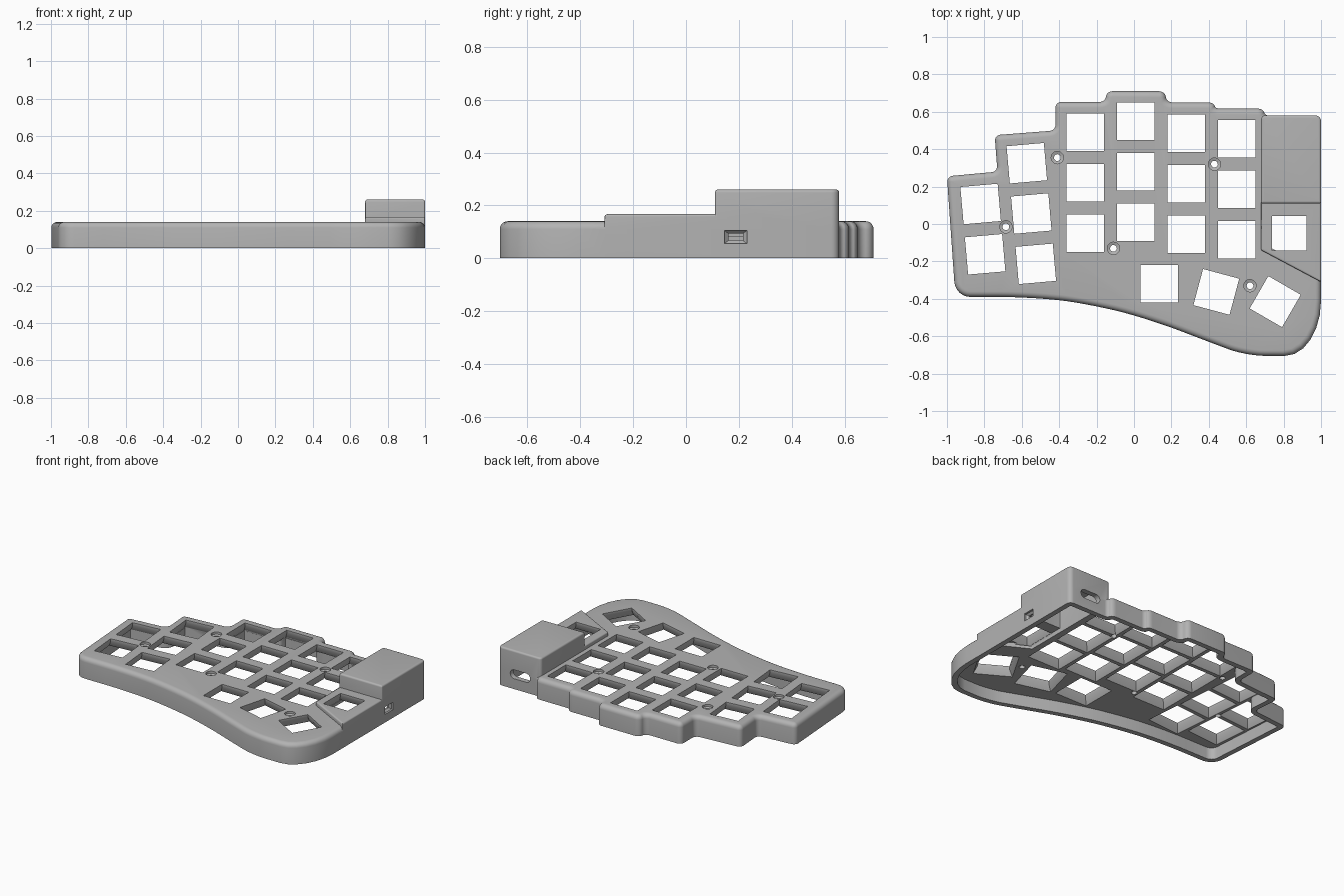
import bpy, bmesh, math
from mathutils import Vector, Matrix

if "Cube" in bpy.data.objects:
    bpy.data.objects.remove(bpy.data.objects["Cube"])

grey = bpy.data.materials.new("plain grey")
grey.use_nodes = True
grey.diffuse_color = (0.45, 0.45, 0.45, 1)
grey.node_tree.nodes["Principled BSDF"].inputs["Base Color"].default_value = (0.45, 0.45, 0.45, 1)


def rounded(corners, inset, z, steps=6):
    """Ring from a counter-clockwise polygon of (x, y, corner cut), moved inward."""
    pts = [Vector(c[:2]) for c in corners]
    n = len(pts)
    moved, cuts = [], []
    for i, p in enumerate(pts):
        a = (p - pts[i - 1]).normalized()
        b = (pts[(i + 1) % n] - p).normalized()
        half = math.atan2(a.x * b.y - a.y * b.x, a.dot(b)) / 2
        na, nb = Vector((-a.y, a.x)), Vector((-b.y, b.x))
        moved.append(p + (na + nb) * inset / (1 + na.dot(nb)))
        cuts.append(max(corners[i][2] - inset * math.tan(half), 0.002))
    ring = []
    for i, p in enumerate(moved):
        to_a, to_b = moved[i - 1] - p, moved[(i + 1) % n] - p
        a = p + to_a.normalized() * min(cuts[i], 0.48 * to_a.length)
        b = p + to_b.normalized() * min(cuts[i], 0.48 * to_b.length)
        ca, cb = a.lerp(p, 0.55), b.lerp(p, 0.55)
        for k in range(steps + 1):
            t = k / steps
            s = 1 - t
            q = a * s**3 + ca * 3 * s * s * t + cb * 3 * s * t * t + b * t**3
            ring.append((q.x, q.y, z))
    return ring


def rect(w, h, z):
    return [(x * w / 2, y * h / 2, z) for x, y in ((-1, -1), (1, -1), (1, 1), (-1, 1))]


def circle(r, z, n=24):
    return [(r * math.cos(k * math.tau / n), r * math.sin(k * math.tau / n), z) for k in range(n)]


def loft(name, rings, matrix=Matrix()):
    """Closed solid through rings of equal point count."""
    bm = bmesh.new()
    loops = [[bm.verts.new(p) for p in r] for r in rings]
    n = len(loops[0])
    for lo, hi in zip(loops, loops[1:]):
        for i in range(n):
            j = (i + 1) % n
            bm.faces.new((lo[i], lo[j], hi[j], hi[i]))
    bm.faces.new(loops[0][::-1])
    bm.faces.new(loops[-1])
    bm.transform(matrix)
    bmesh.ops.recalc_face_normals(bm, faces=bm.faces)
    mesh = bpy.data.meshes.new(name)
    bm.to_mesh(mesh)
    bm.free()
    mesh.materials.append(grey)
    obj = bpy.data.objects.new(name, mesh)
    bpy.context.scene.collection.objects.link(obj)
    return obj


def soft_solid(name, corners, top, radius, bottom=0.0, steps=5):
    """Prism with a rounded top edge."""
    rings = [rounded(corners, 0, bottom)]
    for k in range(steps + 1):
        a = k / steps * math.pi / 2
        rings.append(rounded(corners, radius * (1 - math.cos(a)), top - radius * (1 - math.sin(a))))
    return loft(name, rings)


def combine(obj, others, operation):
    for o in others:
        m = obj.modifiers.new(o.name, 'BOOLEAN')
        m.operation, m.solver, m.object = operation, 'EXACT', o
    bpy.context.view_layer.update()
    mesh = bpy.data.meshes.new_from_object(obj.evaluated_get(bpy.context.evaluated_depsgraph_get()))
    obj.modifiers.clear()
    obj.data = mesh
    for o in others:
        bpy.data.objects.remove(o)


# Case outline: front curve, thumb corner, then stepped back edge
c = 0.03
outline = [(-0.955, -0.39, 0.08), (-0.52, -0.39, 0.2), (-0.2, -0.435, 0.2), (0.1, -0.515, 0.2),
           (0.4, -0.63, 0.2), (0.6, -0.705, 0.1), (1, -0.705, 0.295),
           (1, 0.58, c), (0.7, 0.58, 0.02), (0.69, 0.617, c), (0.435, 0.617, 0.02),
           (0.425, 0.65, c), (0.175, 0.65, c), (0.165, 0.71, c), (-0.145, 0.71, c),
           (-0.155, 0.652, c), (-0.42, 0.652, c), (-0.42, 0.5, c), (-0.745, 0.475, c),
           (-0.73, 0.28, c), (-1, 0.255, c)]
case = soft_solid("keyboard_case", outline, 0.14, 0.03)

# Raised panel and tall controller housing
panel = [(0.68, -0.14, 0.005), (1, -0.31, 0.005), (1, 0.3, 0.005), (0.68, 0.3, 0.005)]
housing = [(0.68, 0.11, 0.008), (1, 0.11, 0.008), (1, 0.58, c), (0.68, 0.58, 0.02)]
combine(case, [soft_solid("raised_panel", panel, 0.167, 0.01),
               soft_solid("controller_housing", housing, 0.26, 0.012)], 'UNION')

# Hollow underside
wall = 0.035
cutters = [loft("main_cavity", [rounded(outline, wall, z) for z in (-0.05, 0.08)]),
           loft("panel_cavity", [rounded(panel, wall, z) for z in (-0.04, 0.11)]),
           loft("housing_cavity", [rounded(housing, wall, z) for z in (-0.03, 0.225)])]


# Key openings, flared below the plate
def key_hole(x, y, turn=0, size=0.2, lift=0.0):
    rings = [rect(size + 0.055, size + 0.055, 0.07 + lift), rect(size, size, 0.12 + lift),
             rect(size, size, 0.2 + lift)]
    place = Matrix.Translation((x, y, 0)) @ Matrix.Rotation(math.radians(turn), 4, 'Z')
    cutters.append(loft("key_opening", rings, place))


for x, y in ((-0.26, 0.49), (0.01, 0.55), (0.28, 0.485), (0.55, 0.455)):
    for row in range(3):
        key_hole(x, y - 0.27 * row)
for x, y, rows in ((-0.82, 0.107, 2), (-0.573, 0.325, 3)):
    for row in range(rows):
        key_hole(x + 0.024 * row, y - 0.269 * row, 5)
for x, y, turn in ((0.135, -0.32, 0), (0.44, -0.363, -15), (0.755, -0.415, -30)):
    key_hole(x, y, turn)
key_hole(0.83, -0.05, 0, 0.183, 0.03)

# Countersunk screw holes
for x, y in ((-0.41, 0.355), (0.43, 0.32), (-0.685, -0.015), (-0.11, -0.13), (0.62, -0.33)):
    rings = [circle(0.018, 0.05), circle(0.018, 0.12), circle(0.033, 0.125), circle(0.033, 0.16)]
    cutters.append(loft("screw_hole", rings, Matrix.Translation((x, y, 0))))

# Tapered side port and rounded back slot
side = Matrix.Translation((1, 0.188, 0.08)) @ Matrix.Rotation(math.pi / 2, 4, 'Y')
cutters.append(loft("side_port", [rect(0.026, 0.055, -0.06), rect(0.026, 0.055, -0.025),
                                  rect(0.05, 0.085, -0.012), rect(0.05, 0.085, 0.02)], side))
slot = [(-0.075, -0.03, c), (0.075, -0.03, c), (0.075, 0.03, c), (-0.075, 0.03, c)]
back = Matrix.Translation((0.835, 0.56, 0.1)) @ Matrix.Rotation(math.pi / 2, 4, 'X')
cutters.append(loft("back_slot", [rounded(slot, 0, z) for z in (-0.05, 0.05)], back))

combine(case, cutters, 'DIFFERENCE')

# Smooth rounded edges, keep sharp ones
bpy.ops.object.select_all(action='DESELECT')
case.select_set(True)
bpy.context.view_layer.objects.active = case
bpy.ops.object.shade_smooth_by_angle(angle=math.radians(32))
